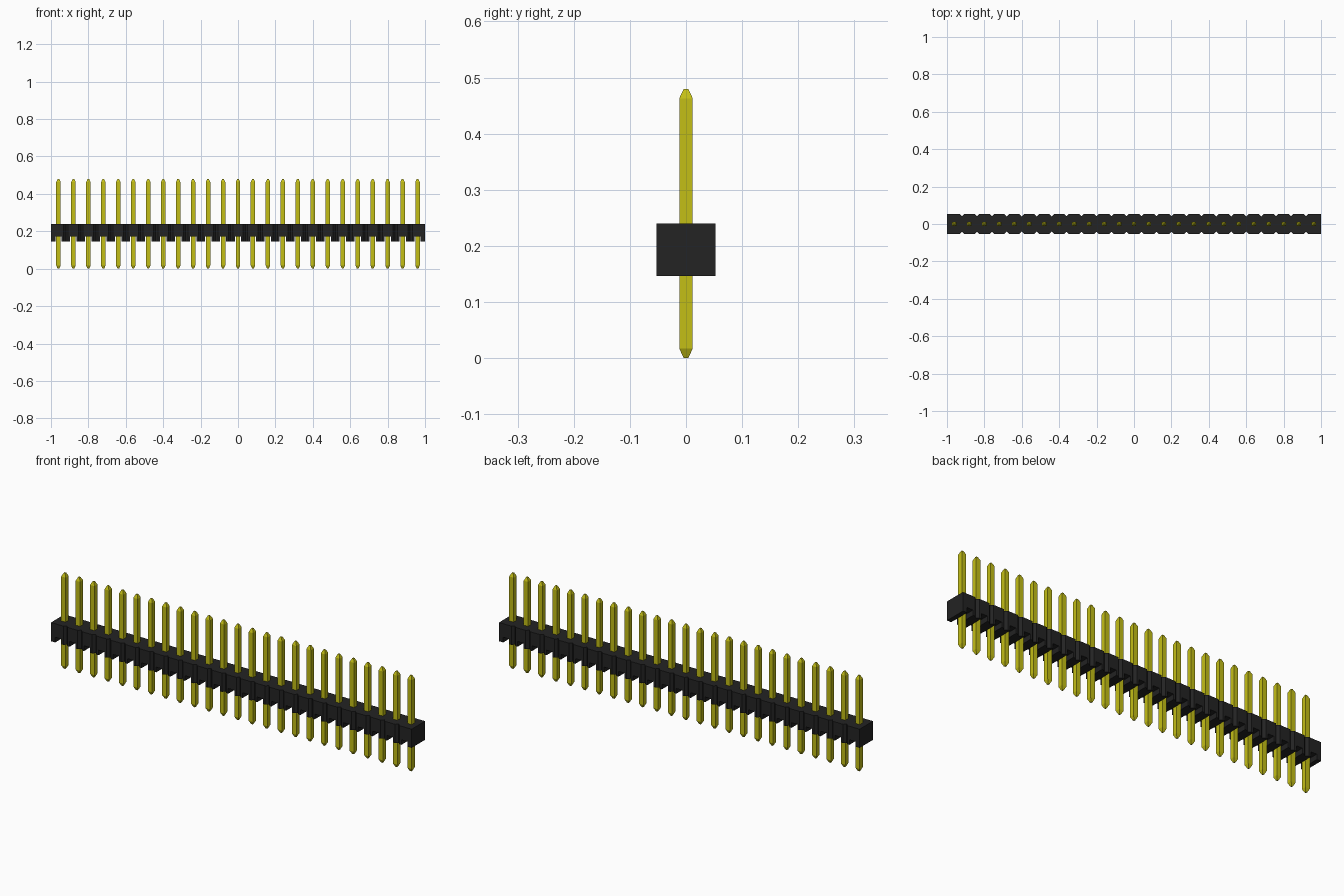
import bpy, bmesh

cube = bpy.data.objects.get("Cube")
if cube:
    bpy.data.objects.remove(cube, do_unlink=True)

COUNT, PITCH = 25, 0.08
HALF_DEPTH = 0.053
BODY_BOTTOM, BODY_TOP = 0.146, 0.24
NOTCH = 0.012
GROOVE_WIDTH, GROOVE_TOP = 0.034, 0.172
centers = [(i - (COUNT - 1) / 2) * PITCH for i in range(COUNT)]


def material(name, color):
    m = bpy.data.materials.new(name)
    m.use_nodes = True
    m.diffuse_color = (*color, 1)
    bsdf = next(n for n in m.node_tree.nodes if n.type == 'BSDF_PRINCIPLED')
    bsdf.inputs["Base Color"].default_value = (*color, 1)
    return m


def add_object(name, mesh):
    obj = bpy.data.objects.new(name, mesh)
    bpy.context.collection.objects.link(obj)
    return obj


def mesh_from(bm, name, mat=None):
    bmesh.ops.recalc_face_normals(bm, faces=bm.faces)
    mesh = bpy.data.meshes.new(name)
    bm.to_mesh(mesh)
    bm.free()
    if mat:
        mesh.materials.append(mat)
    return mesh


black = material("black plastic", (0.017, 0.017, 0.017))
gold = material("yellow metal", (0.55, 0.52, 0.008))

# Housing: outline with V notches between segments, extruded upward
end = COUNT * PITCH / 2
front = [(-end, -HALF_DEPTH)]
for x in centers[:-1]:
    seam = x + PITCH / 2
    front += [(seam - NOTCH, -HALF_DEPTH), (seam, -HALF_DEPTH + NOTCH),
              (seam + NOTCH, -HALF_DEPTH)]
front.append((end, -HALF_DEPTH))
outline = front + [(-x, -y) for x, y in front]
bm = bmesh.new()
base = bm.faces.new([bm.verts.new((x, y, BODY_BOTTOM)) for x, y in outline])
extruded = bmesh.ops.extrude_face_region(bm, geom=[base], use_keep_orig=True)
top = [v for v in extruded["geom"] if isinstance(v, bmesh.types.BMVert)]
bmesh.ops.translate(bm, verts=top, vec=(0, 0, BODY_TOP - BODY_BOTTOM))
housing = add_object("housing", mesh_from(bm, "housing", black))

# Grooves running front to back under each pin
bm = bmesh.new()
for x in centers:
    made = bmesh.ops.create_cube(bm, size=1)["verts"]
    bmesh.ops.scale(bm, verts=made, vec=(GROOVE_WIDTH, 0.2, 0.1))
    bmesh.ops.translate(bm, verts=made, vec=(x, 0, GROOVE_TOP - 0.05))
cutter = add_object("groove_cutter", mesh_from(bm, "groove_cutter", black))
cutter.hide_render = True
cut = housing.modifiers.new("grooves", 'BOOLEAN')
cut.operation = 'DIFFERENCE'
cut.solver = 'EXACT'
cut.object = cutter
bpy.context.view_layer.objects.active = housing
bpy.ops.object.modifier_apply(modifier=cut.name)
bpy.data.objects.remove(cutter, do_unlink=True)

# Pin: square bar with tapered tips, shared by every position
bm = bmesh.new()
rings = []
for z, r in [(0, 0.004), (0.017, 0.012), (0.463, 0.012), (0.48, 0.004)]:
    rings.append([bm.verts.new((sx * r, sy * r, z))
                  for sx, sy in ((-1, -1), (1, -1), (1, 1), (-1, 1))])
for a, b in zip(rings, rings[1:]):
    for i in range(4):
        j = (i + 1) % 4
        bm.faces.new((a[i], a[j], b[j], b[i]))
bm.faces.new(rings[0])
bm.faces.new(rings[-1])
pin_mesh = mesh_from(bm, "pin", gold)
for i, x in enumerate(centers):
    add_object(f"pin_{i + 1}", pin_mesh).location.x = x
